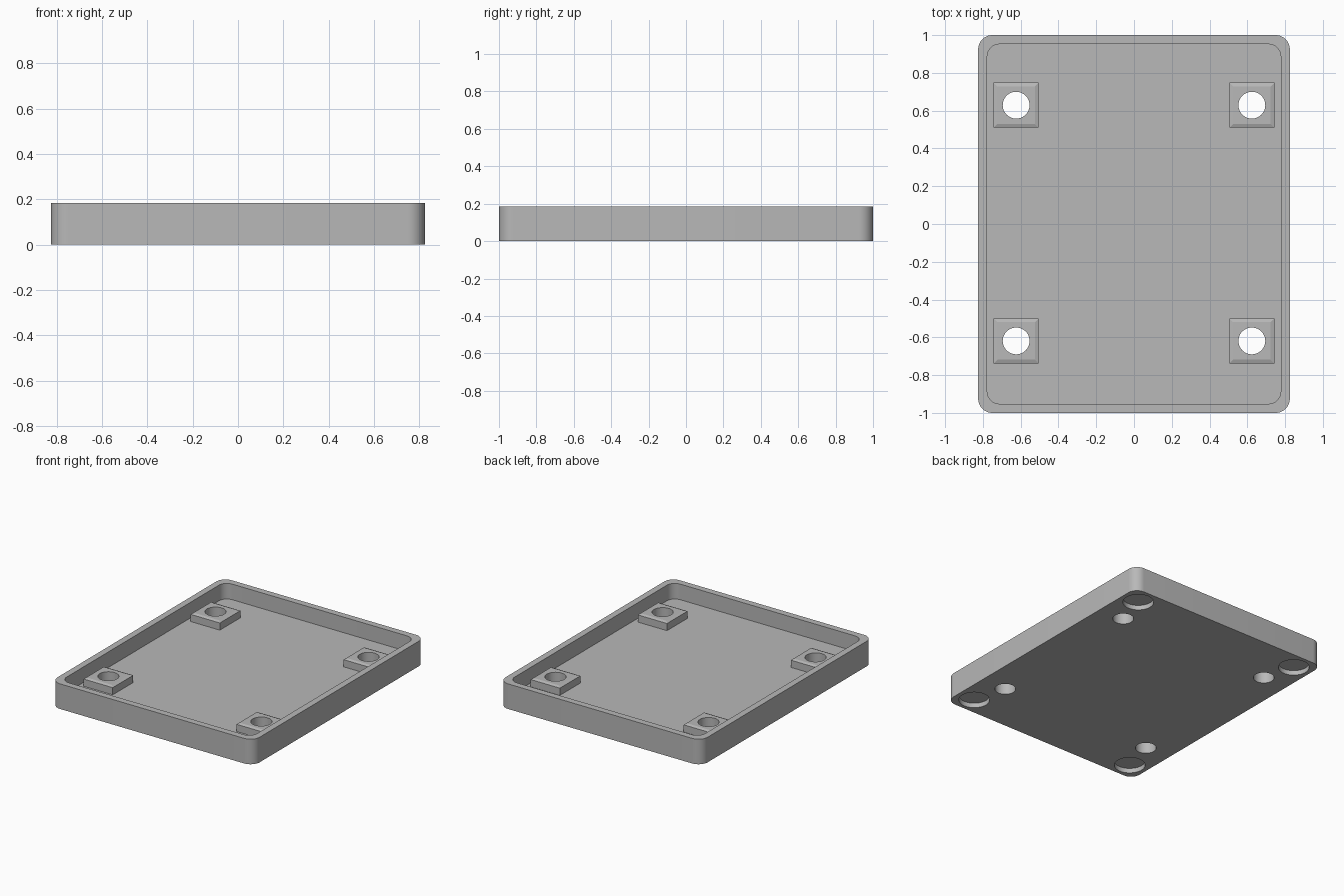
import bpy
import bmesh
from math import cos, sin, pi, radians

if "Cube" in bpy.data.objects:
    bpy.data.objects.remove(bpy.data.objects["Cube"], do_unlink=True)

HALF_X, HALF_Y, HEIGHT = 0.825, 1.0, 0.185
WALL, FLOOR, BOSS_TOP = 0.048, 0.07, 0.13
HOLE_RADIUS, FOOT_RADIUS, FOOT_DEPTH = 0.071, 0.105, 0.035
BOSS_HALF, CHAMFER = 0.119, 0.02

grey = bpy.data.materials.new("plain grey")
grey.use_nodes = True
colour = (0.48, 0.48, 0.48, 1)
grey.diffuse_color = colour
grey.node_tree.nodes["Principled BSDF"].inputs["Base Color"].default_value = colour


def rounded_outline(hx, hy, r, steps=12):
    """Rounded rectangle, counter-clockwise."""
    points = []
    for i, (sx, sy) in enumerate([(1, 1), (-1, 1), (-1, -1), (1, -1)]):
        for k in range(steps + 1):
            a = (i + k / steps) * pi / 2
            points.append((sx * (hx - r) + r * cos(a), sy * (hy - r) + r * sin(a)))
    return points


def circle(x, y, r, sides=48):
    return [(x + r * cos(2 * pi * k / sides), y + r * sin(2 * pi * k / sides))
            for k in range(sides)]


def square(x, y, h):
    return [(x + h, y + h), (x - h, y + h), (x - h, y - h), (x + h, y - h)]


def loft(name, rings):
    """Closed solid through (outline, height) rings of equal point count."""
    bm = bmesh.new()
    loops = [[bm.verts.new((x, y, z)) for x, y in pts] for pts, z in rings]
    bm.faces.new(loops[0][::-1])
    bm.faces.new(loops[-1])
    n = len(loops[0])
    for low, high in zip(loops, loops[1:]):
        for i in range(n):
            j = (i + 1) % n
            bm.faces.new((low[i], low[j], high[j], high[i]))
    mesh = bpy.data.meshes.new(name)
    bm.to_mesh(mesh)
    bm.free()
    mesh.materials.append(grey)
    obj = bpy.data.objects.new(name, mesh)
    bpy.context.collection.objects.link(obj)
    return obj


def select(obj):
    bpy.ops.object.select_all(action="DESELECT")
    obj.select_set(True)
    bpy.context.view_layer.objects.active = obj


def cut(obj, outline, bottom, top):
    cutter = loft("cutter", [(outline, bottom), (outline, top)])
    cutter.hide_render = True
    select(obj)
    mod = obj.modifiers.new("cut", "BOOLEAN")
    mod.operation, mod.solver, mod.object = "DIFFERENCE", "EXACT", cutter
    bpy.ops.object.modifier_apply(modifier=mod.name)
    bpy.data.objects.remove(cutter, do_unlink=True)


def finish(obj):
    select(obj)
    bpy.ops.object.shade_smooth_by_angle(angle=radians(18))


# Tray with a rounded recess
outer = rounded_outline(HALF_X, HALF_Y, 0.075)
tray = loft("tray", [(outer, 0), (outer, HEIGHT)])
cut(tray, rounded_outline(HALF_X - WALL, HALF_Y - WALL, 0.065), FLOOR, HEIGHT + 0.1)

for side, sx in (("left", 1), ("right", -1)):
    for end, sy, y in (("back", 1, 0.629), ("front", -1, -0.619)):
        x = sx * 0.624
        # Mounting boss with softly chamfered top and a through hole
        base = square(x, y, BOSS_HALF)
        boss = loft(f"{end}_{side}_boss", [
            (base, FLOOR - 0.01), (base, BOSS_TOP - 0.007),
            (square(x, y, BOSS_HALF - CHAMFER), BOSS_TOP)])
        hole = circle(x, y, HOLE_RADIUS)
        cut(boss, hole, -0.1, HEIGHT + 0.1)
        cut(tray, hole, -0.1, HEIGHT + 0.1)
        finish(boss)
        # Round foot pocket under the corner
        cut(tray, circle(sx * 0.69, sy * 0.868, FOOT_RADIUS), -0.1, FOOT_DEPTH)

finish(tray)
